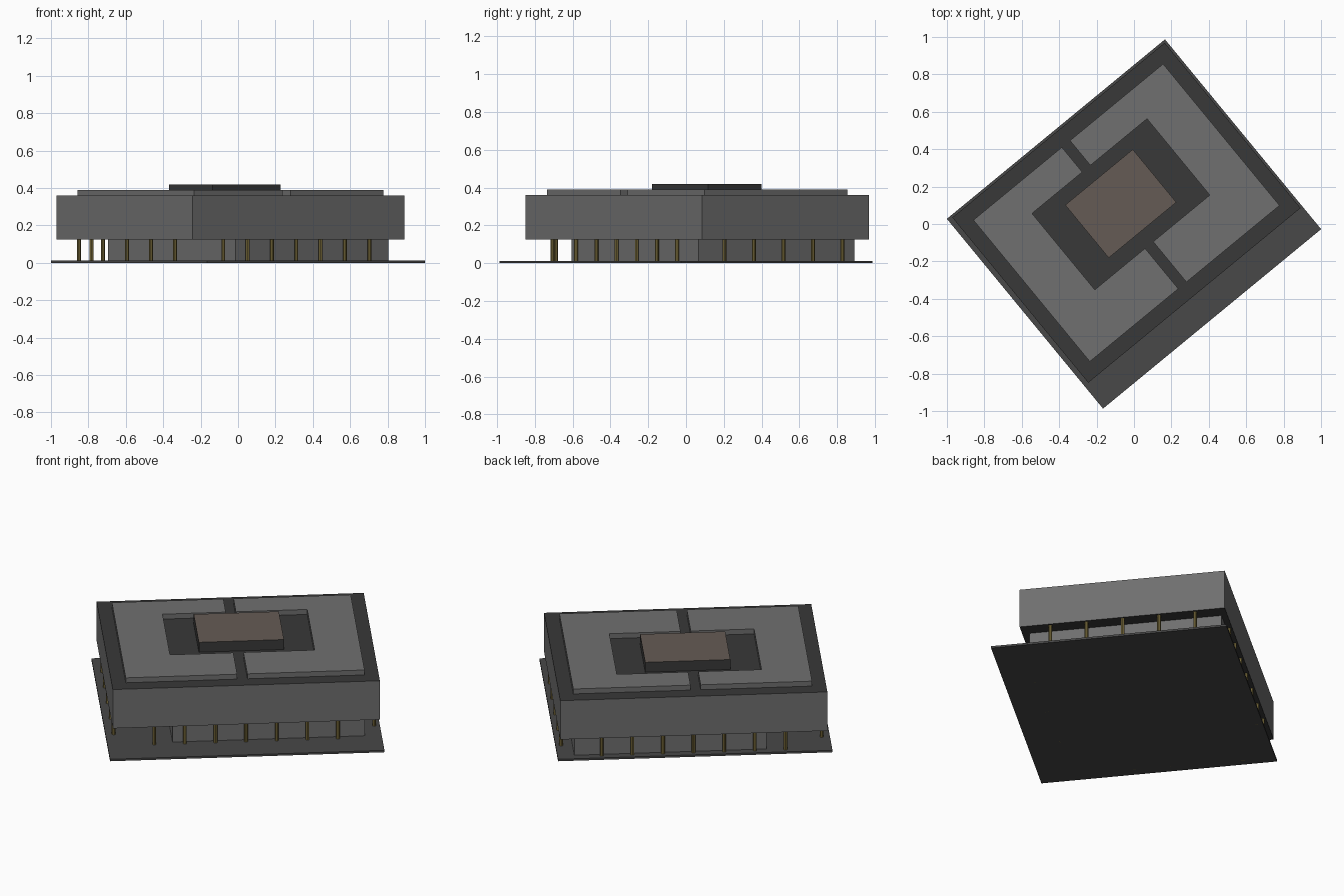
import bpy, bmesh, math
from mathutils import Matrix

if "Cube" in bpy.data.objects:
    bpy.data.objects.remove(bpy.data.objects["Cube"])

# Everything is laid out in plan axes (u, v), then turned to the site angle
TURN = Matrix.Rotation(math.radians(39.45), 4, 'Z')


def material(name, rgb):
    m = bpy.data.materials.new(name)
    m.diffuse_color = (*rgb, 1)
    m.use_nodes = True
    m.node_tree.nodes["Principled BSDF"].inputs["Base Color"].default_value = m.diffuse_color
    return m


GREY = material("wall_grey", (0.16, 0.16, 0.16))
DARK = material("dark_roof", (0.04, 0.04, 0.04))
PAVING = material("paving", (0.065, 0.065, 0.065))
BROWN = material("brown_panel", (0.13, 0.105, 0.09))
GOLD = material("gold", (0.22, 0.17, 0.05))


def finish(name, bm, mats):
    bmesh.ops.recalc_face_normals(bm, faces=bm.faces)
    me = bpy.data.meshes.new(name)
    bm.transform(TURN)
    bm.to_mesh(me)
    bm.free()
    for m in mats:
        me.materials.append(m)
    ob = bpy.data.objects.new(name, me)
    bpy.context.collection.objects.link(ob)
    return ob


def prism(name, outline, z0, z1, side, top=None, bottom=None):
    """Extrude a plan outline; top and bottom may have their own material."""
    bm = bmesh.new()
    face = bm.faces.new([bm.verts.new((u, v, z0)) for u, v in outline])
    new = bmesh.ops.extrude_face_region(bm, geom=[face], use_keep_orig=True)
    verts = [g for g in new["geom"] if isinstance(g, bmesh.types.BMVert)]
    bmesh.ops.translate(bm, verts=verts, vec=(0, 0, z1 - z0))
    bmesh.ops.recalc_face_normals(bm, faces=bm.faces)
    for f in bm.faces:
        f.material_index = 1 if f.normal.z > 0.5 else 2 if f.normal.z < -0.5 else 0
    return finish(name, bm, [side, top or side, bottom or side])


def rect(u, v, hu, hv):
    return [(u - hu, v - hv), (u + hu, v - hv), (u + hu, v + hv), (u - hu, v + hv)]


CU, CV = 0.007, 0.072  # centre of the upper storey

# Ground slab, recessed ground floor and overhanging upper storey
prism("ground_slab", rect(0, 0, 0.755, 0.657), 0, 0.012, PAVING)
prism("ground_floor", rect(0.133, 0.0755, 0.529, 0.536), 0.0, 0.125, GREY, DARK, DARK)
prism("upper_storey", rect(CU, CV, 0.735, 0.572), 0.125, 0.36, GREY, DARK, DARK)

# Raised roof: two C-shaped halves around the central opening
U0, U1, V0, V1 = -0.65, 0.664, -0.418, 0.562      # outer edges
OU0, OU1, OV0, OV1 = -0.385, 0.411, -0.138, 0.39  # opening edges
for name, outer, inner, slot in (("roof_left", U0, OU0, -0.037),
                                 ("roof_right", U1, OU1, 0.019)):
    prism(name, [(outer, V0), (slot, V0), (slot, OV0), (inner, OV0),
                 (inner, OV1), (slot, OV1), (slot, V1), (outer, V1)],
          0.36, 0.39, GREY)

# Central roof box with brown top
prism("roof_box", rect(0.0145, 0.129, 0.234, 0.183), 0.36, 0.42, DARK, BROWN)

# Thin columns under the overhang: seven on each long side, five on each short side
spots = [(CU + i * 0.1685, CV + s * 0.554) for s in (-1, 1) for i in range(-3, 4)]
spots += [(CU + s * 0.717, CV + i * 0.202) for s in (-1, 1) for i in range(-2, 3)]
bm = bmesh.new()
for u, v in spots:
    bmesh.ops.create_cone(bm, cap_ends=True, segments=8, radius1=0.0105, radius2=0.0105,
                          depth=0.125, matrix=Matrix.Translation((u, v, 0.0625)))
finish("columns", bm, [GOLD])
